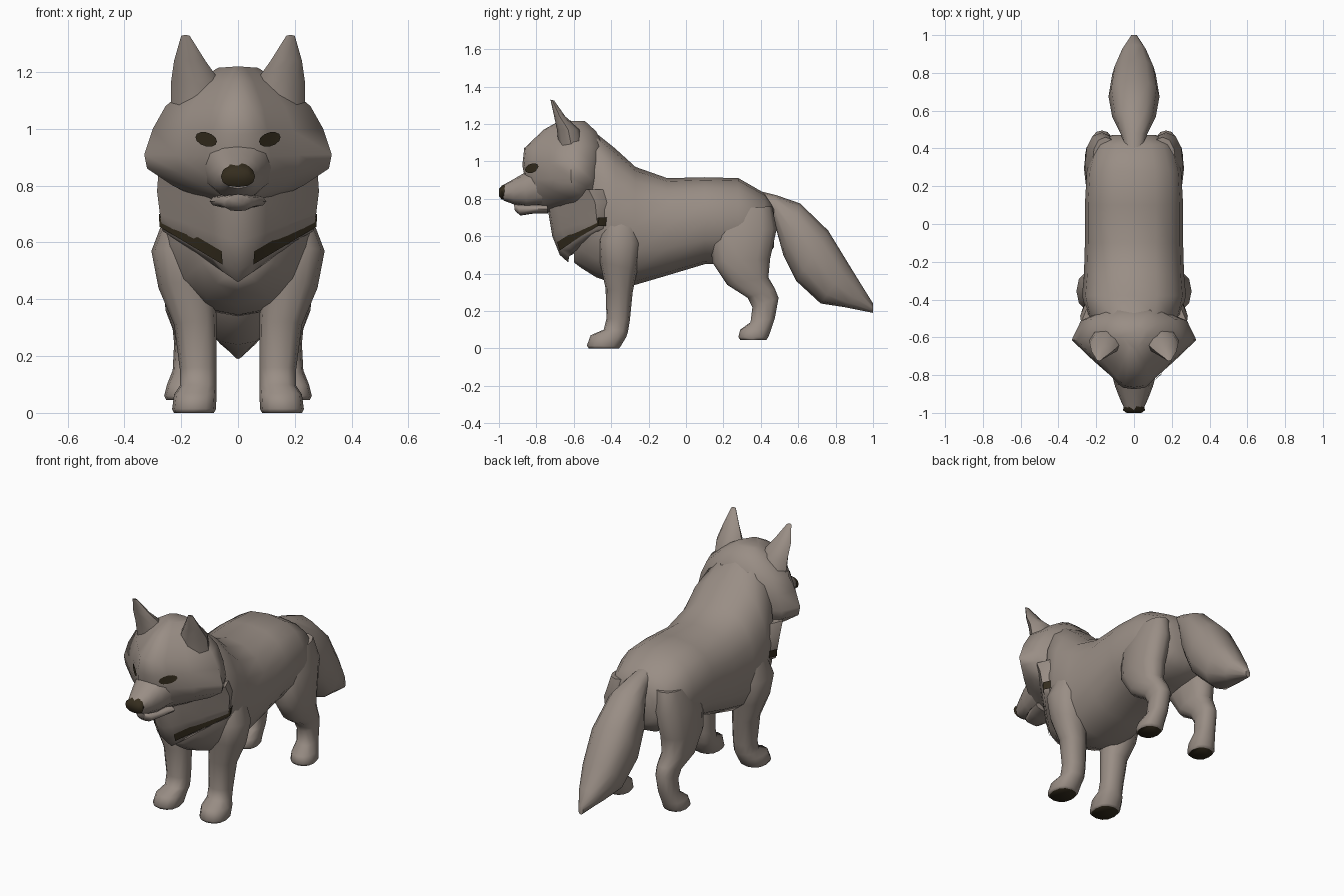
import bpy, bmesh, math
from mathutils import Vector
from mathutils.bvhtree import BVHTree

if "Cube" in bpy.data.objects:
    bpy.data.objects.remove(bpy.data.objects["Cube"])


def material(name, rgb):
    m = bpy.data.materials.new(name)
    m.diffuse_color = (*rgb, 1)
    m.use_nodes = True
    m.node_tree.nodes["Principled BSDF"].inputs["Base Color"].default_value = m.diffuse_color
    return m


FUR = material("taupe fur", (0.32, 0.27, 0.235))
DARK = material("dark brown", (0.035, 0.026, 0.013))


def finish(name, bm, mat, angle=60):
    bmesh.ops.recalc_face_normals(bm, faces=bm.faces)
    me = bpy.data.meshes.new(name)
    bm.to_mesh(me)
    bm.free()
    me.materials.append(mat)
    ob = bpy.data.objects.new(name, me)
    bpy.context.collection.objects.link(ob)
    bpy.ops.object.select_all(action='DESELECT')
    ob.select_set(True)
    bpy.context.view_layer.objects.active = ob
    bpy.ops.object.shade_smooth_by_angle(angle=math.radians(angle))
    return ob


def skin(bm, rings, caps=True):
    loops = [[bm.verts.new(p) for p in r] for r in rings]
    n = len(loops[0])
    for a, b in zip(loops, loops[1:]):
        for i in range(n):
            j = (i + 1) % n
            bm.faces.new((a[i], a[j], b[j], b[i]))
    if caps:
        bm.faces.new(loops[0])
        bm.faces.new(loops[-1])


def loft(name, rings, mat=FUR, side=1, n=12, power=0.85):
    """Rings: two opposite (y, z) ends, centre x and half width."""
    def sgn(v):
        return math.copysign(abs(v) ** power, v)
    out = []
    for y1, z1, y2, z2, cx, hw in rings:
        ring = []
        for i in range(n):
            t = 2 * math.pi * i / n
            c, s = sgn(math.cos(t)) / 2, sgn(math.sin(t))
            ring.append((side * (cx + hw * s), (y1 + y2) / 2 + (y1 - y2) * c,
                         (z1 + z2) / 2 + (z1 - z2) * c))
        out.append(ring)
    bm = bmesh.new()
    skin(bm, out)
    return finish(name, bm, mat)


# Half outline of head and neck seen from above: (width share, depth share)
HALF = [(0, 0), (.2, .02), (.35, .12), (.65, .33), (1, .6), (.85, .85), (.4, 1)]
OUTLINE = HALF + [(-u, v) for u, v in reversed(HALF[1:])]


def tiers(name, rows, mat=FUR, caps=True, gap=0):
    """Rows: front z, side z, front y, back y, half width."""
    out = []
    for zf, zs, yf, yb, hw in rows:
        out.append([(u * hw, yf + v * (yb - yf),
                     zf + (zs - zf) * (abs(u) if v < .6 else 1)) for u, v in OUTLINE])
    bm = bmesh.new()
    skin(bm, out, caps)
    if gap:
        bmesh.ops.delete(bm, geom=[f for f in bm.faces
                                   if abs(f.calc_center_median().x) < gap], context='FACES')
    return finish(name, bm, mat)


# Trunk, from rump to chest: (y, top, bottom, half width)
trunk = [(.47, .76, .54, .12), (.42, .83, .48, .21), (.28, .91, .46, .25),
         (.10, .915, .45, .26), (-.10, .91, .39, .26), (-.27, .97, .34, .265),
         (-.38, 1.07, .345, .275), (-.48, 1.15, .38, .25), (-.56, 1.19, .43, .17),
         (-.60, 1.0, .46, .10)]
loft("trunk", [(y, t, y, b, 0, w) for y, t, b, w in trunk], n=16)

# Head and neck ruff
head = tiers("head", [
    (1.22, 1.215, -.67, -.54, .07), (1.17, 1.16, -.76, -.48, .16),
    (1.07, 1.08, -.865, -.44, .255), (.98, 1.0, -.875, -.44, .30),
    (.90, .91, -.86, -.45, .33), (.82, .86, -.84, -.46, .32),
    (.76, .80, -.80, -.47, .23), (.72, .76, -.74, -.48, .15)])
tiers("neck_ruff", [
    (.85, .85, -.76, -.36, .28), (.72, .78, -.735, -.32, .285),
    (.60, .70, -.715, -.32, .275), (.50, .64, -.675, -.34, .265),
    (.46, .62, -.63, -.36, .23)])
# Collar is open at the front
tiers("collar", [(.535, .70, -.697, -.31, .279), (.49, .655, -.682, -.33, .276)],
      DARK, caps=False, gap=.04)

# Muzzle, lower jaw and nose
loft("muzzle", [(-.76, 1.0, -.74, .76, 0, .13), (-.87, .935, -.85, .755, 0, .10),
                (-.93, .90, -.92, .77, 0, .075), (-.985, .87, -.975, .79, 0, .05)])
loft("lower_jaw", [(-.74, .77, -.74, .72, 0, .10), (-.83, .77, -.82, .72, 0, .08),
                   (-.90, .77, -.885, .71, 0, .05), (-.92, .77, -.915, .735, 0, .03)])
loft("nose", [(-.95, .888, -.955, .80, 0, .045), (-.985, .87, -.985, .795, 0, .06),
              (-1.0, .852, -1.0, .815, 0, .04)], DARK)

# Tail, hanging back from the rump
loft("tail", [(.40, .84, .42, .74, 0, .05), (.48, .82, .47, .68, 0, .07),
              (.61, .775, .52, .50, 0, .115), (.76, .63, .59, .36, 0, .135),
              (.87, .45, .72, .24, 0, .115), (.95, .32, .85, .22, 0, .07),
              (1.0, .24, 1.0, .19, 0, .015)])

FRONT_LEG = [(-.42, .74, -.26, .74, .18, .06), (-.47, .58, -.24, .56, .19, .115),
             (-.46, .46, -.26, .42, .18, .10), (-.43, .32, -.285, .30, .15, .075),
             (-.425, .16, -.30, .15, .14, .065), (-.44, .10, -.31, .09, .14, .065),
             (-.51, .07, -.32, .06, .15, .075), (-.53, .015, -.35, .01, .155, .077),
             (-.52, 0, -.36, 0, .155, .07)]
HIND_LEG = [(.18, .74, .46, .76, .15, .07), (.13, .60, .485, .64, .17, .09),
            (.14, .46, .45, .48, .18, .085), (.22, .34, .44, .38, .18, .075),
            (.33, .27, .475, .32, .17, .06), (.355, .22, .495, .27, .17, .055),
            (.345, .14, .475, .16, .175, .055), (.29, .10, .455, .10, .185, .065),
            (.28, .06, .44, .06, .19, .07), (.29, .045, .43, .045, .19, .062)]
EAR = [(-.68, 1.08, -.54, 1.06, .14, .095), (-.69, 1.17, -.57, 1.17, .15, .085),
       (-.705, 1.24, -.645, 1.24, .17, .055), (-.725, 1.33, -.705, 1.325, .185, .015)]

surface = BVHTree.FromObject(head, bpy.context.evaluated_depsgraph_get())
for side, label in ((1, "left"), (-1, "right")):
    # Legs with dark soles
    for name, rings in (("front_leg", FRONT_LEG), ("hind_leg", HIND_LEG)):
        leg = loft(f"{label}_{name}", rings, side=side)
        leg.data.materials.append(DARK)
        for p in leg.data.polygons:
            if p.normal.z < -.9 and p.center.z < .06:
                p.material_index = 1
    loft(f"{label}_ear", EAR, side=side, n=8, power=1)

    # Almond eye laid onto the head
    bm = bmesh.new()

    def on_head(x, z):
        hit = surface.ray_cast(Vector((x, -2, z)), Vector((0, 1, 0)))[0]
        return bm.verts.new((x, (hit.y if hit else -.82) - .009, z))
    mid = on_head(side * .112, .963)
    rim = []
    for i in range(12):
        t = 2 * math.pi * i / 12
        dx = .038 * math.cos(t)
        rim.append(on_head(side * (.112 + dx), .963 + .025 * math.sin(t) + .2 * dx))
    for i in range(12):
        bm.faces.new((mid, rim[i], rim[(i + 1) % 12]))
    eye = finish(f"{label}_eye", bm, DARK)
    if eye.data.polygons[0].normal.y > 0:
        eye.data.flip_normals()
